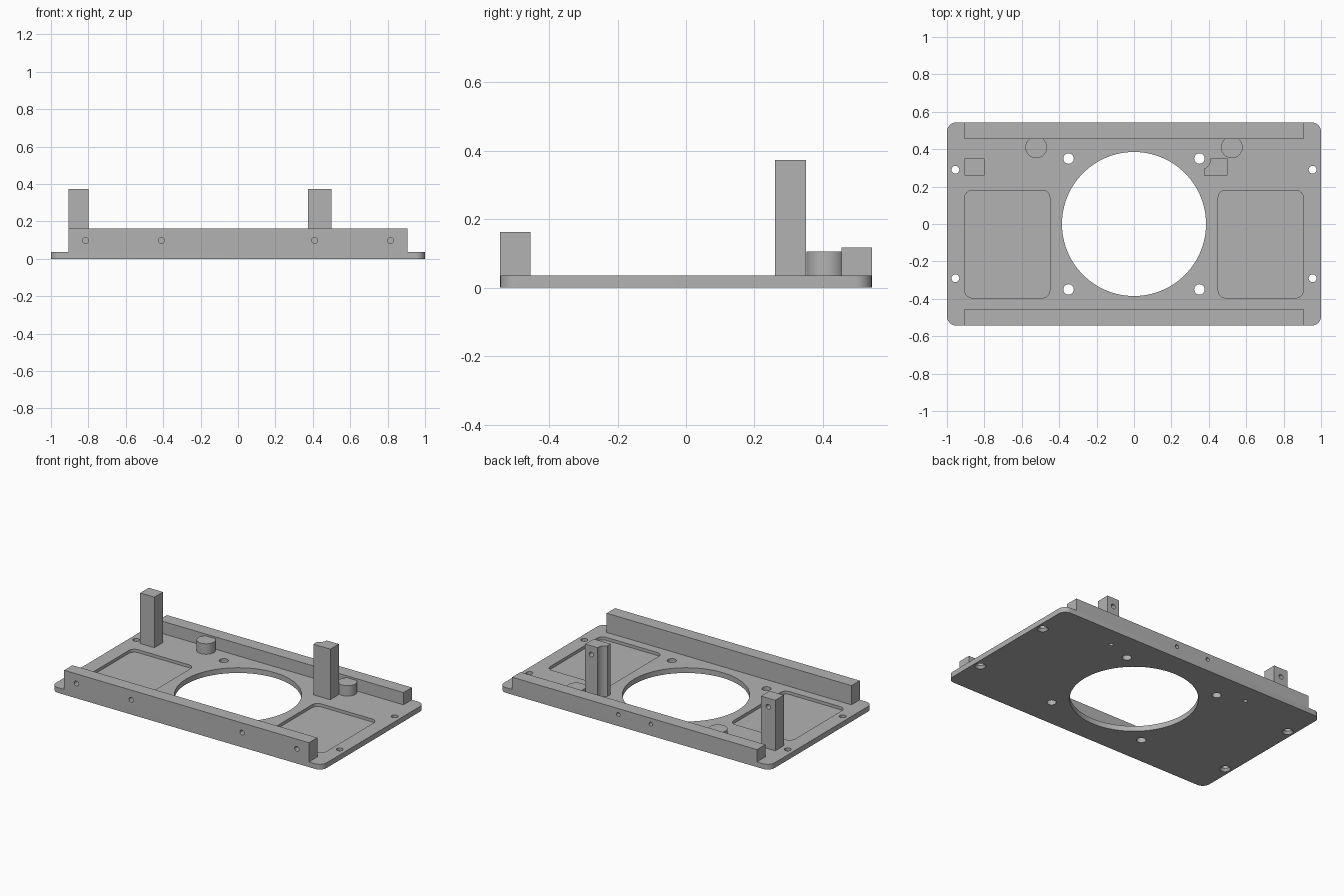
import bpy
import bmesh
import math
from mathutils import Matrix, Vector

cube = bpy.data.objects.get("Cube")
if cube:
    bpy.data.objects.remove(cube, do_unlink=True)

THICK = 0.035      # base plate thickness
POST_TOP = 0.373

grey = bpy.data.materials.new("plain grey")
grey.use_nodes = True
grey.diffuse_color = (0.45, 0.45, 0.45, 1)
grey.node_tree.nodes["Principled BSDF"].inputs["Base Color"].default_value = (0.45, 0.45, 0.45, 1)


def make_object(name, bm):
    bmesh.ops.recalc_face_normals(bm, faces=bm.faces)
    mesh = bpy.data.meshes.new(name)
    bm.to_mesh(mesh)
    bm.free()
    mesh.materials.append(grey)
    obj = bpy.data.objects.new(name, mesh)
    bpy.context.collection.objects.link(obj)
    return obj


def prism(name, outline, z0, z1):
    """Extrude a flat outline from z0 to z1."""
    bm = bmesh.new()
    face = bm.faces.new([bm.verts.new((x, y, z0)) for x, y in outline])
    out = bmesh.ops.extrude_face_region(bm, geom=[face])
    top = [v for v in out["geom"] if isinstance(v, bmesh.types.BMVert)]
    bmesh.ops.translate(bm, verts=top, vec=(0, 0, z1 - z0))
    return make_object(name, bm)


def rectangle(x0, x1, y0, y1, radius=0.0, steps=8):
    """Rectangle outline with optional rounded corners."""
    if not radius:
        return [(x0, y0), (x1, y0), (x1, y1), (x0, y1)]
    points = []
    centres = [(x1 - radius, y1 - radius), (x0 + radius, y1 - radius),
               (x0 + radius, y0 + radius), (x1 - radius, y0 + radius)]
    for quarter, (cx, cy) in enumerate(centres):
        for i in range(steps + 1):
            a = math.pi / 2 * (quarter + i / steps)
            points.append((cx + radius * math.cos(a), cy + radius * math.sin(a)))
    return points


def rod(name, start, end, r1, r2=None, segments=32):
    """Cylinder or cone between two points."""
    start, end = Vector(start), Vector(end)
    axis = end - start
    turn = axis.to_track_quat("Z", "Y").to_matrix().to_4x4()
    bm = bmesh.new()
    bmesh.ops.create_cone(bm, cap_ends=True, segments=segments, radius1=r1,
                          radius2=r1 if r2 is None else r2, depth=axis.length,
                          matrix=Matrix.Translation((start + end) / 2) @ turn)
    return make_object(name, bm)


def cut(obj, cutters):
    """Subtract the cutters from an object, then discard them."""
    for cutter in cutters:
        cutter.hide_render = True
        mod = obj.modifiers.new("cut", "BOOLEAN")
        mod.operation = "DIFFERENCE"
        mod.solver = "EXACT"
        mod.object = cutter
    bpy.context.view_layer.update()
    result = bpy.data.meshes.new_from_object(
        obj.evaluated_get(bpy.context.evaluated_depsgraph_get()))
    obj.modifiers.clear()
    obj.data = result
    for cutter in cutters:
        bpy.data.objects.remove(cutter, do_unlink=True)


def boss_hole(side):
    return rod("boss_hole_cutter", (side * 0.523, 0.41, -0.02),
               (side * 0.523, 0.41, 0.08), 0.013, segments=24)


# Base plate with central opening, pockets and screw holes
plate = prism("base_plate", rectangle(-1, 1, -0.543, 0.543, 0.05), 0, THICK)
cutters = [rod("opening_cutter", (0, 0, -0.1), (0, 0, 0.1), 0.385, segments=96)]
for side in (-1, 1):
    x0, x1 = sorted((side * 0.45, side * 0.905))
    cutters.append(prism("pocket_cutter", rectangle(x0, x1, -0.395, 0.18, 0.04), 0.015, 0.1))
    cutters.append(boss_hole(side))
    for end in (-1, 1):
        x, y = side * 0.35, end * 0.35
        cutters.append(rod("mount_hole_cutter", (x, y, -0.1), (x, y, 0.1), 0.028))
        x, y = side * 0.955, end * 0.29
        cutters.append(rod("edge_hole_cutter", (x, y, -0.1), (x, y, 0.1), 0.021))
        cutters.append(rod("countersink_cutter", (x, y, -0.005), (x, y, 0.02), 0.038, 0.018))
cut(plate, cutters)

# Front rail with blind holes in its outer face
front_rail = prism("front_rail", rectangle(-0.905, 0.905, -0.543, -0.455), THICK, 0.163)
cut(front_rail, [rod("rail_hole_cutter", (x, -0.6, 0.098), (x, -0.49, 0.098), 0.016)
                 for x in (-0.815, -0.41, 0.41, 0.815)])

# Lower back rail with two blind holes
back_rail = prism("back_rail", rectangle(-0.905, 0.905, 0.455, 0.543), THICK, 0.117)
cut(back_rail, [rod("rail_hole_cutter", (x, 0.6, 0.077), (x, 0.49, 0.077), 0.013)
                for x in (-0.12, 0.12)])

# Round bosses beside the back rail
bosses = []
for side, label in ((-1, "right"), (1, "left")):
    boss = rod(label + "_boss", (side * 0.523, 0.41, THICK), (side * 0.523, 0.41, 0.105),
               0.058, segments=48)
    cut(boss, [boss_hole(side)])
    bosses.append(boss)

# Plain post on the model's right
right_post = prism("right_post", rectangle(-0.905, -0.80, 0.26, 0.35), THICK, POST_TOP)
cut(right_post, [rod("post_hole_cutter", (-0.853, 0.4, 0.315), (-0.853, 0.29, 0.315), 0.016)])

# Post on the model's left, relieved around the nearby mounting hole
left_post = prism("left_post", rectangle(0.375, 0.50, 0.26, 0.35), THICK, POST_TOP)
cut(left_post, [rod("relief_cutter", (0.35, 0.35, 0), (0.35, 0.35, 0.5), 0.06, segments=48),
                rod("post_hole_cutter", (0.455, 0.4, 0.315), (0.455, 0.29, 0.315), 0.016)])

# Smooth the round walls while keeping the edges crisp
bpy.ops.object.select_all(action="DESELECT")
for obj in [plate, front_rail, back_rail, right_post, left_post] + bosses:
    obj.select_set(True)
bpy.context.view_layer.objects.active = plate
bpy.ops.object.shade_smooth_by_angle(angle=math.radians(30))
